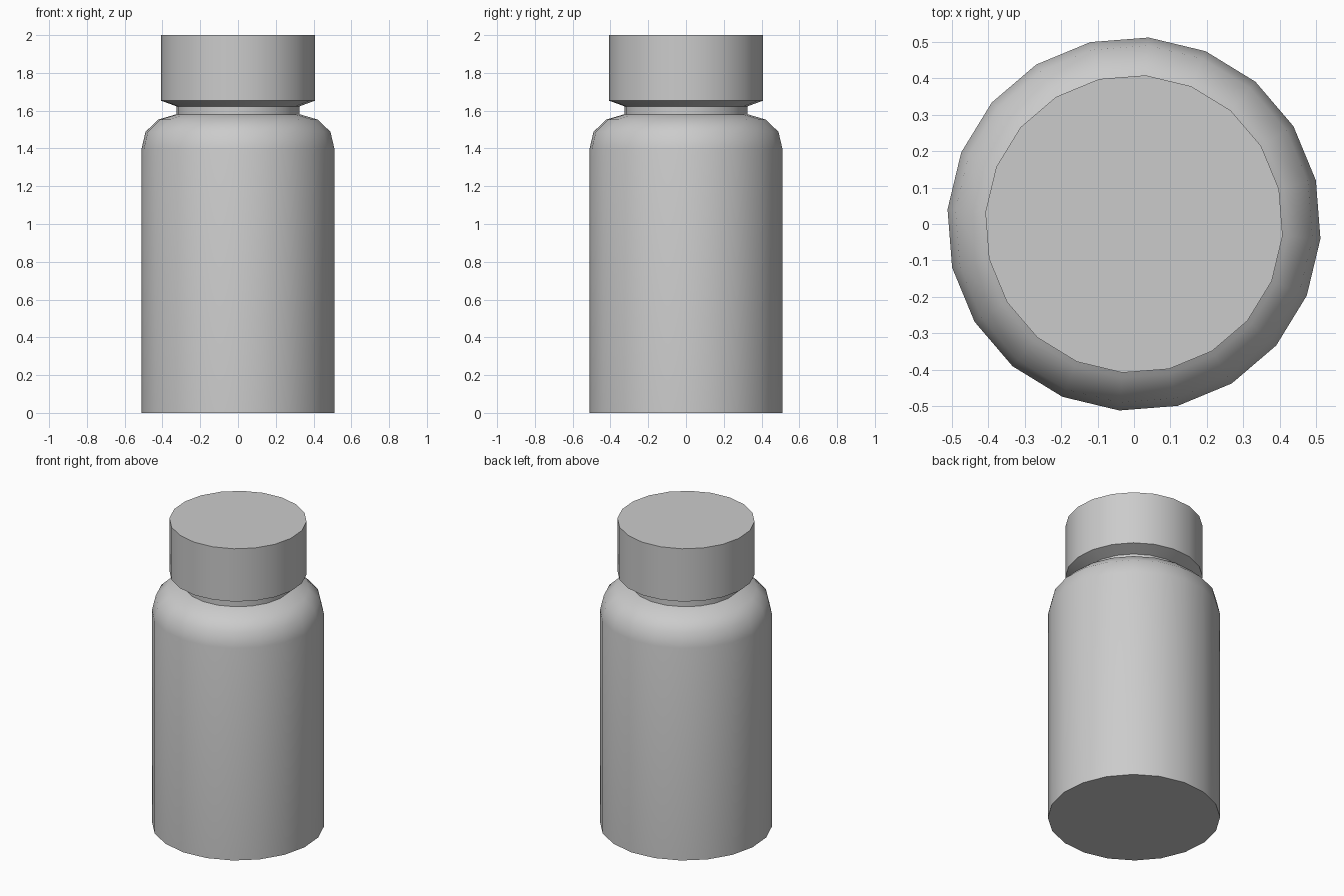
import bpy, bmesh, math

cube = bpy.data.objects.get("Cube")
if cube:
    bpy.data.objects.remove(cube, do_unlink=True)

SIDES = 20
TURN = math.radians(-4.5)

grey = bpy.data.materials.new("plain grey")
grey.use_nodes = True
COLOUR = (0.6, 0.6, 0.6, 1)
grey.diffuse_color = COLOUR
grey.node_tree.nodes["Principled BSDF"].inputs["Base Color"].default_value = COLOUR


def lathe(name, profile, cap_bottom, cap_top):
    """Spin a (radius, height) profile into a faceted round part."""
    bm = bmesh.new()
    rings = []
    for r, z in profile:
        angles = [TURN + math.tau * i / SIDES for i in range(SIDES)]
        rings.append([bm.verts.new((r * math.cos(a), r * math.sin(a), z)) for a in angles])
    for low, high in zip(rings, rings[1:]):
        for i in range(SIDES):
            j = (i + 1) % SIDES
            bm.faces.new((low[i], low[j], high[j], high[i]))
    if cap_bottom:
        bm.faces.new(rings[0][::-1])
    if cap_top:
        bm.faces.new(rings[-1])
    mesh = bpy.data.meshes.new(name)
    bm.to_mesh(mesh)
    bm.free()
    mesh.materials.append(grey)
    obj = bpy.data.objects.new(name, mesh)
    bpy.context.collection.objects.link(obj)
    bpy.ops.object.select_all(action="DESELECT")
    obj.select_set(True)
    bpy.context.view_layer.objects.active = obj
    bpy.ops.object.shade_smooth_by_angle(angle=math.radians(40))
    return obj


# Bottle with a rounded shoulder and short neck
lathe("bottle_body", [(0.513, 0), (0.513, 1.395), (0.491, 1.488), (0.423, 1.553),
                      (0.327, 1.581), (0.327, 1.623)], True, False)

# Screw cap with a sloping underside that meets the neck
lathe("bottle_cap", [(0.327, 1.623), (0.409, 1.653), (0.409, 2)], False, True)
